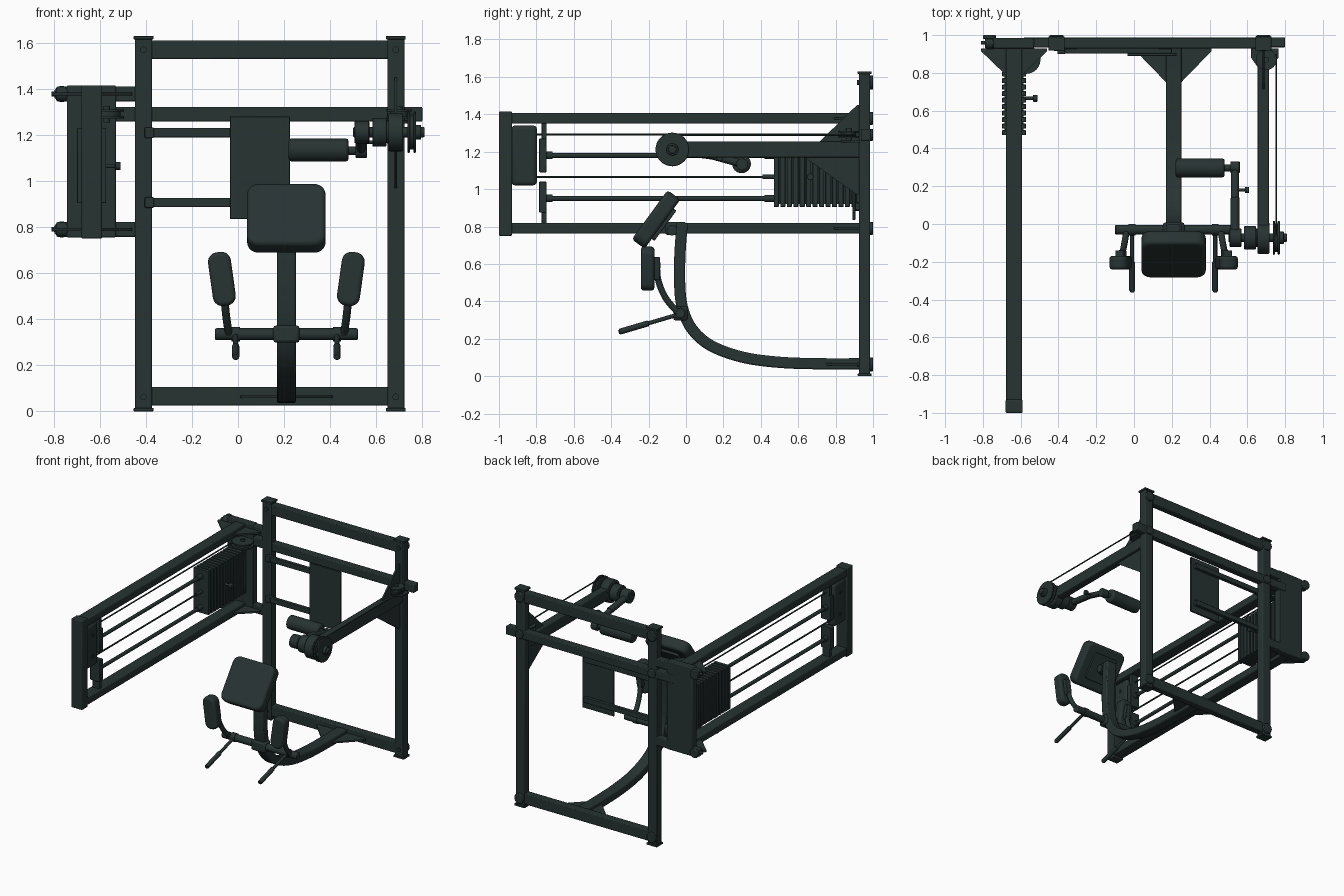
import bpy, bmesh, math
from mathutils import Vector, Matrix

cube = bpy.data.objects.get("Cube")
if cube:
    bpy.data.objects.remove(cube, do_unlink=True)

mat = bpy.data.materials.new("dark_green_grey")
mat.use_nodes = True
COL = (0.020, 0.033, 0.032, 1)
mat.diffuse_color = COL
mat.node_tree.nodes["Principled BSDF"].inputs["Base Color"].default_value = COL


def finish(name, bm, bevel=0.0, segs=2):
    bmesh.ops.recalc_face_normals(bm, faces=bm.faces)
    me = bpy.data.meshes.new(name)
    bm.to_mesh(me)
    bm.free()
    ob = bpy.data.objects.new(name, me)
    bpy.context.collection.objects.link(ob)
    me.materials.append(mat)
    if bevel:
        m = ob.modifiers.new("bevel", "BEVEL")
        m.width, m.segments, m.limit_method = bevel, segs, "ANGLE"
    bpy.ops.object.select_all(action="DESELECT")
    ob.select_set(True)
    bpy.context.view_layer.objects.active = ob
    bpy.ops.object.shade_smooth_by_angle(angle=math.radians(35))
    return ob


def box(name, x, y, z, bevel=0.006, segs=2):
    """Box from (min, max) ranges."""
    bm = bmesh.new()
    bmesh.ops.create_cube(bm, size=1)
    for v in bm.verts:
        for i, r in enumerate((x, y, z)):
            v.co[i] = r[0] if v.co[i] < 0 else r[1]
    return finish(name, bm, bevel, segs)


def cyl(name, a, b, r, bevel=0.0, sides=24):
    """Cylinder between two points."""
    a, b = Vector(a), Vector(b)
    d = b - a
    bm = bmesh.new()
    m = Matrix.Translation((a + b) / 2) @ d.to_track_quat("Z", "Y").to_matrix().to_4x4()
    bmesh.ops.create_cone(bm, cap_ends=True, segments=sides, radius1=r, radius2=r,
                          depth=d.length, matrix=m)
    return finish(name, bm, bevel)


def prism(name, pts, lo, hi, axis, bevel=0.0):
    """Extrude a 2D outline along axis x (pts are y,z) or z (pts are x,y)."""
    bm = bmesh.new()
    def place(p, t):
        return (t, *p) if axis == "x" else (*p, t)
    f = bm.faces.new([bm.verts.new(place(p, lo)) for p in pts])
    g = bmesh.ops.extrude_face_region(bm, geom=[f])["geom"]
    shift = Vector(place((0, 0), hi - lo))
    bmesh.ops.translate(bm, vec=shift, verts=[v for v in g if isinstance(v, bmesh.types.BMVert)])
    return finish(name, bm, bevel)


def pad(name, centre, size, rot, corner, soft):
    """Cushion with rounded outline (x, z) and softened faces."""
    bm = bmesh.new()
    bmesh.ops.create_cube(bm, size=1)
    bmesh.ops.scale(bm, vec=size, verts=bm.verts)
    side = [e for e in bm.edges if abs(e.verts[0].co.y - e.verts[1].co.y) > 1e-4]
    bmesh.ops.bevel(bm, geom=side, offset=corner, segments=6, profile=0.5, affect="EDGES")
    bmesh.ops.transform(bm, matrix=Matrix.Translation(centre) @ rot, verts=bm.verts)
    return finish(name, bm, soft, 3)


def smooth_path(pts, n=6):
    """Catmull-Rom samples through the points."""
    p = [Vector(q) for q in pts]
    p = [2 * p[0] - p[1]] + p + [2 * p[-1] - p[-2]]
    out = []
    for i in range(1, len(p) - 2):
        a, b, c, d = p[i - 1:i + 3]
        for k in range(n):
            t = k / n
            out.append(0.5 * (2 * b + (c - a) * t + (2 * a - 5 * b + 4 * c - d) * t * t
                              + (3 * b - a - 3 * c + d) * t ** 3))
    return out + [p[-2]]


def tube(name, pts, r, sides=12):
    """Round tube along a smooth 3D path."""
    path = smooth_path(pts)
    bm = bmesh.new()
    rings = []
    for i, p in enumerate(path):
        t = path[min(i + 1, len(path) - 1)] - path[max(i - 1, 0)]
        u = t.cross(Vector((1, 0, 0))).normalized()
        w = t.cross(u).normalized()
        rings.append([bm.verts.new(p + r * (u * math.cos(k * math.tau / sides)
                      + w * math.sin(k * math.tau / sides))) for k in range(sides)])
    for a, b in zip(rings, rings[1:]):
        for k in range(sides):
            bm.faces.new((a[k], a[k - 1], b[k - 1], b[k]))
    bm.faces.new(rings[0])
    bm.faces.new(rings[-1])
    return finish(name, bm)


# Back frame: posts, end caps, rails and bolts
for s, x in (("right", -0.41), ("left", 0.685)):
    box(f"{s}_post", (x - 0.037, x + 0.037), (0.925, 0.985), (0.01, 1.62))
    for z in (0, 1.615):
        box(f"{s}_post_cap", (x - 0.043, x + 0.043), (0.918, 0.992), (z, z + 0.015), 0.003)
    for z in (0.063, 1.57):
        cyl(f"{s}_bolt", (x, 0.915, z), (x, 0.93, z), 0.014)
        cyl(f"{s}_bolt_cover", (x, 0.98, z), (x, 1.0, z), 0.038, 0.005)
    cyl(f"{s}_rail_bolt", (x, 0.98, 1.29), (x, 1.0, 1.29), 0.032, 0.005)
box("top_rail", (-0.38, 0.66), (0.93, 0.983), (1.53, 1.61))
box("bottom_rail", (-0.38, 0.66), (0.93, 0.983), (0.025, 0.105))
box("middle_rail", (-0.585, 0.80), (0.935, 0.988), (1.258, 1.322))

# Side weight rack: panel, long rails, front post, cross rails, gussets
WX = -0.635
box("rack_back_panel", (-0.743, -0.53), (0.93, 0.985), (0.755, 1.415))
box("rack_front_post", (WX - 0.045, WX + 0.045), (-1.0, -0.93), (0.75, 1.415))
for s, z in (("upper", 1.378), ("lower", 0.79)):
    box(f"{s}_rack_rail", (WX - 0.042, WX + 0.042), (-0.94, 0.94), (z - 0.028, z + 0.028))
    box(f"{s}_rack_cross_rail", (-0.75, -0.40), (0.935, 0.985), (z - 0.032, z + 0.032))
    cyl(f"{s}_rack_knob", (-0.79, 0.96, z), (-0.735, 0.96, z), 0.033, 0.01)
    cyl(f"{s}_rack_knob_pin", (-0.81, 0.96, z), (-0.79, 0.96, z), 0.01)
    cyl(f"{s}_rack_cover", (-0.765, 0.98, z), (-0.765, 1.0, z), 0.035, 0.005)
    prism(f"{s}_rack_gusset", [(-0.81, 0.93), (-0.81, 0.915), (-0.68, 0.79), (-0.59, 0.79),
          (-0.46, 0.915), (-0.46, 0.93)], z - 0.006, z + 0.006, "z")

# Guide rods, rod brackets and cables
for s, z, lo, hi, a, b in (("upper", 1.18, 1.09, 1.27, 1.26, 1.36),
                           ("lower", 0.95, 0.875, 1.04, 0.80, 0.88)):
    cyl(f"{s}_guide_rod", (WX, -0.76, z), (WX, 0.50, z), 0.013)
    cyl(f"{s}_rod_collar", (WX, -0.75, z), (WX, -0.715, z), 0.02)
    cyl(f"{s}_stack_collar", (WX, 0.42, z), (WX, 0.48, z), 0.019)
    box(f"{s}_rod_bracket", (WX - 0.04, WX + 0.04), (-0.785, -0.745), (lo, hi), 0.004)
    box(f"{s}_bracket_stem", (WX - 0.03, WX + 0.03), (-0.772, -0.745), (a, b), 0.003)
cyl("stack_cable", (WX, -0.82, 1.065), (WX, 0.5, 1.065), 0.006, 0, 8)
cyl("cable_collar", (WX, 0.41, 1.065), (WX, 0.48, 1.065), 0.012)
cyl("return_cable", (WX, -0.85, 1.293), (WX, 0.9, 1.293), 0.005, 0, 8)
cyl("arm_cable", (0.753, -0.07, 1.29), (0.753, 0.9, 1.29), 0.005, 0, 8)
box("rack_pulley_housing", (WX - 0.036, WX + 0.036), (-0.935, -0.797), (1.02, 1.34), 0.02, 3)
for z in (1.10, 1.26):
    cyl("housing_bolt", (WX - 0.042, -0.865, z), (WX + 0.042, -0.865, z), 0.012)

# Weight stack
for i in range(13):
    y = 0.47 + i * 0.0345
    box(f"weight_plate_{i + 1}", (WX - 0.063, WX + 0.063), (y, y + 0.027), (0.905, 1.23), 0.003)
box("stack_core", (WX - 0.05, WX + 0.05), (0.48, 0.93), (0.92, 1.21), 0)
cyl("selector_pin", (WX, 0.665, 1.065), (-0.53, 0.665, 1.065), 0.009)
cyl("selector_knob", (-0.535, 0.665, 1.065), (-0.51, 0.665, 1.065), 0.018, 0.004)

# Corner pulleys that turn the cable behind the rail
for s, x, r in (("right", -0.57, 0.075), ("left", 0.70, 0.055)):
    cyl(f"{s}_corner_pulley_axle", (x, 0.87, 1.255), (x, 0.87, 1.325), 0.015)
    for z in (1.272, 1.302):
        cyl(f"{s}_corner_pulley_flange", (x, 0.87, z), (x, 0.87, z + 0.009), r)
    cyl(f"{s}_corner_pulley_core", (x, 0.87, 1.272), (x, 0.87, 1.311), r - 0.015)

# Placard panel and its two supports
box("placard", (-0.035, 0.225), (0.89, 0.905), (0.835, 1.28), 0.003)
for z in (0.907, 1.21):
    box("placard_support", (-0.40, 0.20), (0.903, 0.93), (z - 0.02, z + 0.02), 0.004)
    box("placard_clamp", (-0.405, -0.365), (0.90, 0.93), (z - 0.023, z + 0.023), 0.004)

# Curved seat tube with base gusset
CX = 0.21
spine = smooth_path([(0.935, 0.066), (0.73, 0.066), (0.5, 0.074), (0.3, 0.102), (0.13, 0.165),
                     (0.03, 0.255), (-0.02, 0.37), (-0.034, 0.5), (-0.032, 0.66), (-0.02, 0.82)])
left, right = [], []
for i, p in enumerate(spine):
    t = (spine[min(i + 1, len(spine) - 1)] - spine[max(i - 1, 0)]).normalized()
    n = Vector((-t.y, t.x)) * 0.03
    left.append(p + n)
    right.append(p - n)
prism("seat_tube", [tuple(p) for p in left + right[::-1]], CX - 0.041, CX + 0.041, "x", 0.008)
prism("base_gusset", [(0.01, 0.93), (0.01, 0.915), (0.17, 0.75), (0.25, 0.75), (0.41, 0.915),
      (0.41, 0.93)], 0.058, 0.07, "z")

# Tilted seat pad and bracket
tilt = Matrix.Rotation(math.radians(-36), 4, "X")
pad("seat_pad", (CX, -0.16, 0.838), (0.34, 0.085, 0.325), tilt, 0.05, 0.018)
pad("seat_plate", (CX, -0.118, 0.81), (0.20, 0.02, 0.20), tilt, 0.02, 0.003)
box("seat_bracket", (CX - 0.035, CX + 0.035), (-0.11, 0.0), (0.755, 0.825), 0.01)
cyl("seat_pivot", (CX - 0.05, -0.075, 0.78), (CX + 0.05, -0.075, 0.78), 0.028)

# Cross bar with hub, leg pads, curved pad arms and handles
cyl("cross_bar", (CX - 0.31, -0.03, 0.335), (CX + 0.31, -0.03, 0.335), 0.026, 0.006)
box("cross_bar_hub", (CX - 0.057, CX + 0.057), (-0.068, 0.008), (0.298, 0.373), 0.012)
for s, k in (("right", -1), ("left", 1)):
    lean = Matrix.Rotation(math.radians(8 * k), 4, "Y")
    pad(f"{s}_leg_pad", (CX + k * 0.28, -0.205, 0.575), (0.10, 0.072, 0.235), lean, 0.042, 0.016)
    tube(f"{s}_pad_arm", [(CX + k * 0.285, -0.155, 0.62), (CX + k * 0.272, -0.15, 0.52),
                          (CX + k * 0.262, -0.11, 0.42), (CX + k * 0.25, -0.04, 0.335)], 0.017)
    pad(f"{s}_pad_mount", (CX + k * 0.28, -0.157, 0.575), (0.045, 0.035, 0.12), lean, 0.01, 0.004)
    x = CX + k * 0.22
    cyl(f"{s}_handle", (x, -0.04, 0.33), (x, -0.36, 0.236), 0.011, 0, 16)
    cyl(f"{s}_grip", (x, -0.20, 0.283), (x, -0.355, 0.2375), 0.016, 0.004, 16)
    cyl(f"{s}_handle_collar", (x - 0.018, -0.03, 0.335), (x + 0.018, -0.03, 0.335), 0.031)

# Upper swing-arm support with vertical and horizontal gussets
box("support_arm", (0.655, 0.715), (-0.10, 0.94), (1.17, 1.255))
cyl("support_arm_hub", (0.653, -0.075, 1.212), (0.717, -0.075, 1.212), 0.083, 0.006, 32)
prism("support_gusset_upper", [(0.71, 1.25), (0.93, 1.25), (0.93, 1.45), (0.915, 1.45)],
      0.679, 0.691, "x")
prism("support_gusset_lower", [(0.62, 1.18), (0.93, 1.18), (0.93, 0.97), (0.915, 0.97)],
      0.679, 0.691, "x")
prism("support_gusset_flat", [(0.62, 0.93), (0.62, 0.88), (0.655, 0.83), (0.715, 0.83),
      (0.765, 0.88), (0.765, 0.93)], 1.25, 1.262, "z")

# Pivot stack along x: (part, from, to, radius)
for name, a, b, r in (("pivot_axle", 0.50, 0.81, 0.022), ("crank_boss", 0.505, 0.57, 0.048),
                      ("pivot_drum", 0.583, 0.645, 0.062), ("pivot_washer", 0.645, 0.66, 0.05),
                      ("pulley_flange_inner", 0.735, 0.746, 0.09), ("pulley_core", 0.74, 0.768, 0.075),
                      ("pulley_flange_outer", 0.761, 0.772, 0.09), ("pulley_nut", 0.77, 0.795, 0.032)):
    cyl(name, (a, -0.073, 1.212), (b, -0.073, 1.212), r, 0.004, 32)

# Swing arm, roller and adjuster knob
cyl("swing_arm", (0.535, -0.07, 1.21), (0.535, 0.14, 1.182), 0.024, 0.004)
cyl("swing_arm_sleeve", (0.535, 0.12, 1.185), (0.535, 0.30, 1.135), 0.021, 0.004)
cyl("swing_arm_end", (0.51, 0.30, 1.132), (0.56, 0.30, 1.132), 0.032, 0.005)
cyl("adjuster_pin", (0.54, 0.18, 1.168), (0.60, 0.18, 1.168), 0.008)
cyl("adjuster_knob", (0.588, 0.18, 1.168), (0.61, 0.18, 1.168), 0.017, 0.004)
cyl("roller_axle", (0.46, 0.297, 1.132), (0.54, 0.297, 1.132), 0.018)
cyl("roller_pad", (0.22, 0.297, 1.135), (0.48, 0.297, 1.135), 0.05, 0.012, 32)
